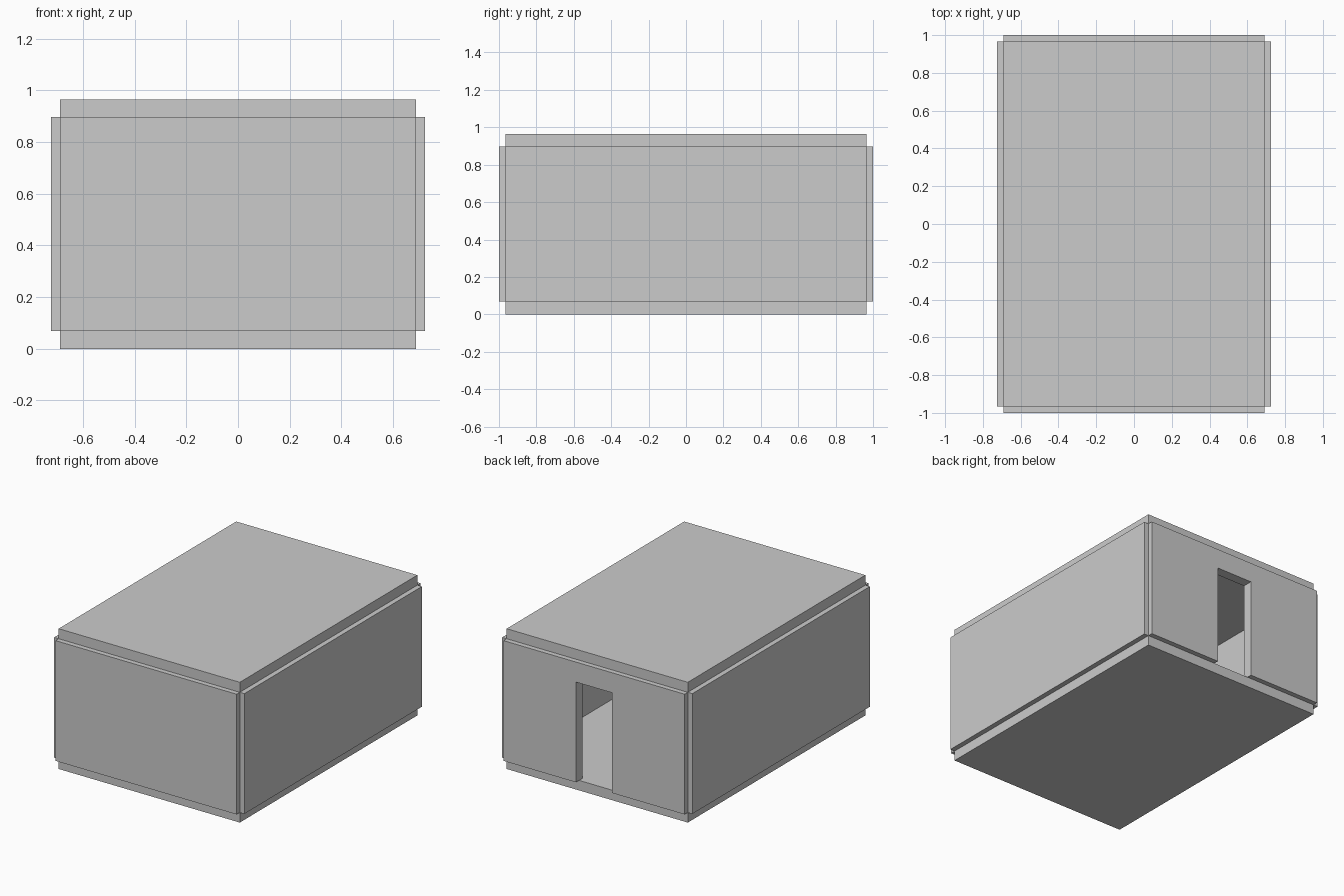
import bpy
import bmesh

if "Cube" in bpy.data.objects:
    bpy.data.objects.remove(bpy.data.objects["Cube"])

T = 2 / 29            # slab and wall thickness, the module of the whole room
HX, HY = 10 * T, 14 * T   # half width and half depth of the slabs
Z0, Z1 = T, 13 * T        # bottom and top of the walls


def finish(name, bm):
    bmesh.ops.recalc_face_normals(bm, faces=bm.faces)
    mesh = bpy.data.meshes.new(name)
    bm.to_mesh(mesh)
    bm.free()
    obj = bpy.data.objects.new(name, mesh)
    bpy.context.collection.objects.link(obj)
    return obj


def box(name, lo, hi):
    bm = bmesh.new()
    bmesh.ops.create_cube(bm, size=1)
    for v in bm.verts:
        v.co = [h if c > 0 else l for c, l, h in zip(v.co, lo, hi)]
    return finish(name, bm)


# Floor and roof slabs
box("floor", (-HX, -HY, 0), (HX, HY, T))
box("roof", (-HX, -HY, Z1), (HX, HY, Z1 + T))

# Side walls, centred on the slab edges
for name, s in (("left_wall", -1), ("right_wall", 1)):
    box(name, (s * HX - T / 2, -HY, Z0), (s * HX + T / 2, HY, Z1))

# Solid front wall
box("front_wall", (-HX, -HY - T / 2, Z0), (HX, -HY + T / 2, Z1))

# Back wall with a doorway, extruded from its outline
DX, DZ = 2 * T, 11 * T
outline = [(-HX, Z0), (-DX, Z0), (-DX, DZ), (DX, DZ),
           (DX, Z0), (HX, Z0), (HX, Z1), (-HX, Z1)]
bm = bmesh.new()
face = bm.faces.new([bm.verts.new((x, HY - T / 2, z)) for x, z in outline])
ext = bmesh.ops.extrude_face_region(bm, geom=[face], use_keep_orig=True)
moved = [g for g in ext["geom"] if isinstance(g, bmesh.types.BMVert)]
bmesh.ops.translate(bm, verts=moved, vec=(0, T, 0))
finish("back_wall_with_doorway", bm)
